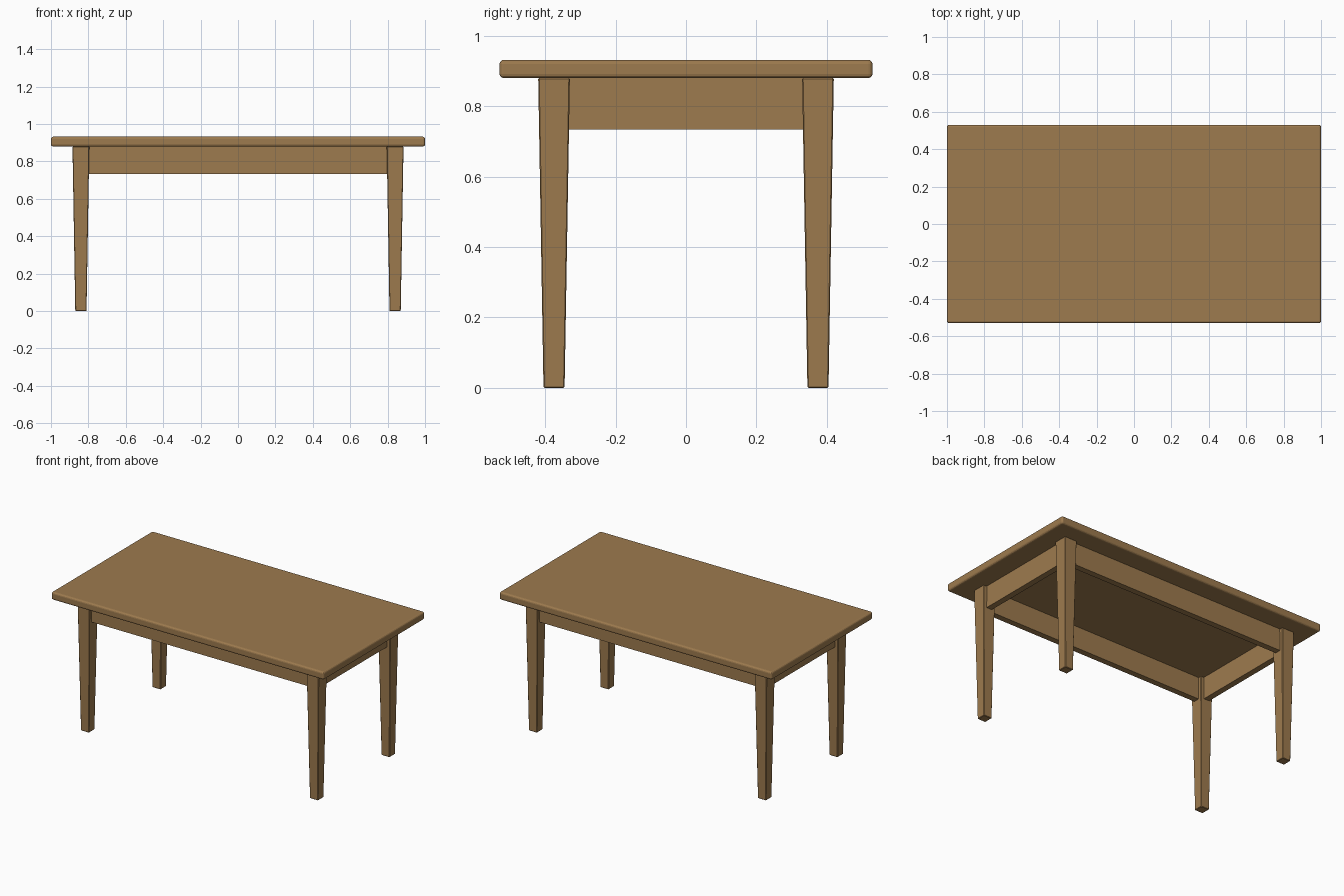
import bpy
import bmesh

if "Cube" in bpy.data.objects:
    bpy.data.objects.remove(bpy.data.objects["Cube"])

wood = bpy.data.materials.new("warm_brown_wood")
wood.diffuse_color = (0.34, 0.197, 0.077, 1)
wood.use_nodes = True
wood.node_tree.nodes["Principled BSDF"].inputs["Base Color"].default_value = wood.diffuse_color

TOP_Z = 0.88            # underside of the tabletop
LEG_X, LEG_Y = 0.84, 0.375
LEG_TOP, LEG_FOOT = 0.09, 0.06


def block(name, center, size, bevel, segments=1, foot_scale=1.0):
    """Box with softened edges; foot_scale tapers its lower end."""
    bm = bmesh.new()
    bmesh.ops.create_cube(bm, size=1)
    for v in bm.verts:
        taper = foot_scale if v.co.z < 0 else 1.0
        v.co.x *= size[0] * taper
        v.co.y *= size[1] * taper
        v.co.z *= size[2]
    mesh = bpy.data.meshes.new(name)
    bm.to_mesh(mesh)
    bm.free()
    mesh.materials.append(wood)
    ob = bpy.data.objects.new(name, mesh)
    ob.location = center
    bpy.context.collection.objects.link(ob)
    if bevel:
        mod = ob.modifiers.new("soft_edges", 'BEVEL')
        mod.width = bevel
        mod.segments = segments
    return ob


# Tabletop with rounded edges
block("tabletop", (0, 0, TOP_Z + 0.026), (2.0, 1.06, 0.052), 0.012, 3)

# Tapered legs
for sx, side in ((-1, "left"), (1, "right")):
    for sy, end in ((-1, "front"), (1, "back")):
        block(f"{end}_{side}_leg", (sx * LEG_X, sy * LEG_Y, TOP_Z / 2),
              (LEG_TOP, LEG_TOP, TOP_Z), 0.003, 1, LEG_FOOT / LEG_TOP)

# Apron rails between the legs
RAIL_H, RAIL_T = 0.146, 0.04
rail_z = TOP_Z - RAIL_H / 2
for s, long_name, short_name in ((-1, "front_rail", "left_rail"),
                                 (1, "back_rail", "right_rail")):
    block(long_name, (0, s * LEG_Y, rail_z),
          (2 * LEG_X - 0.08, RAIL_T, RAIL_H), 0)
    block(short_name, (s * LEG_X, 0, rail_z),
          (RAIL_T, 2 * LEG_Y - 0.08, RAIL_H), 0)
